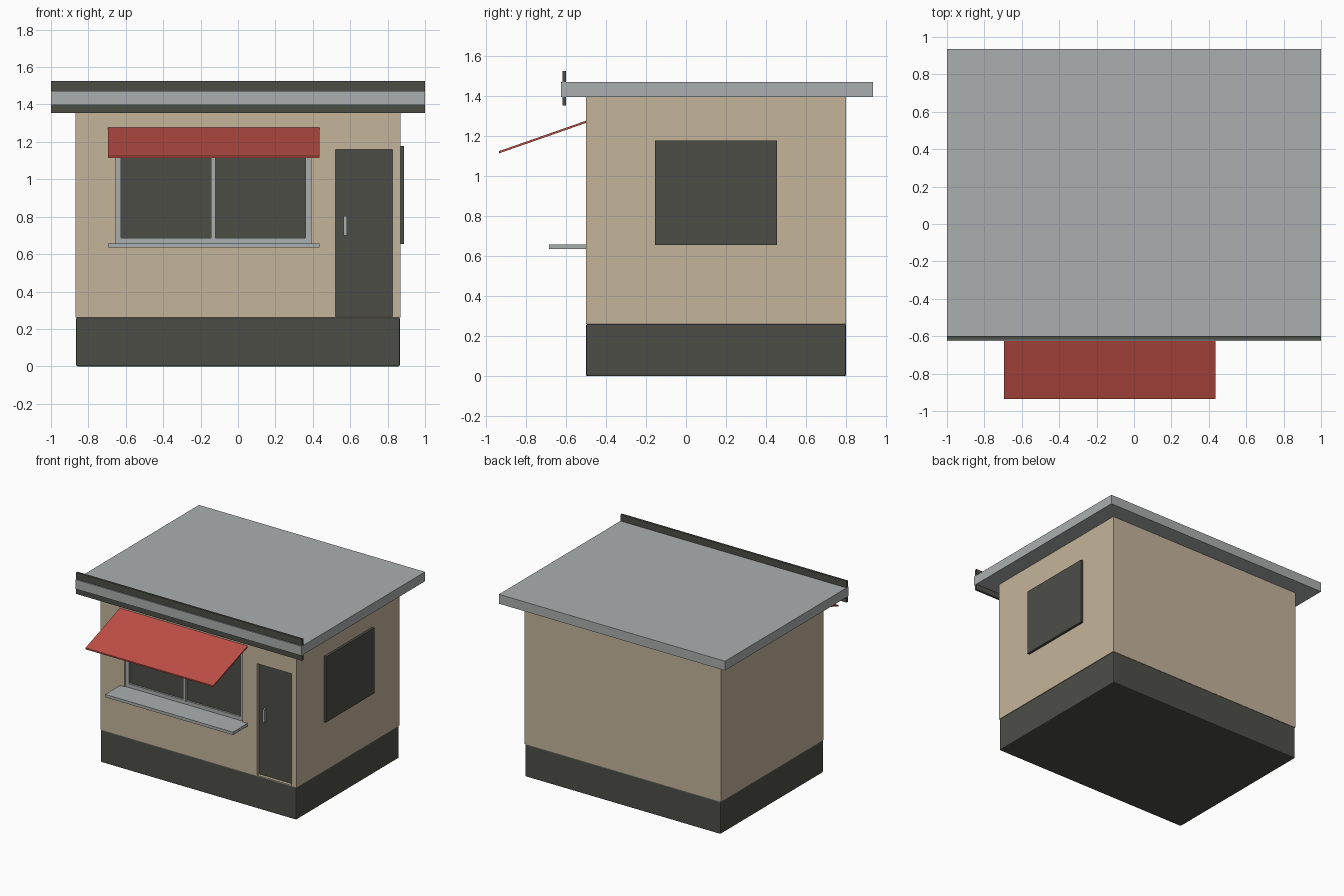
import bpy
import bmesh
from mathutils import Matrix, Vector

if "Cube" in bpy.data.objects:
    bpy.data.objects.remove(bpy.data.objects["Cube"])


def material(name, rgb):
    m = bpy.data.materials.new(name)
    m.diffuse_color = (*rgb, 1.0)
    m.use_nodes = True
    m.node_tree.nodes["Principled BSDF"].inputs["Base Color"].default_value = m.diffuse_color
    return m


BEIGE = material("beige_plaster", (0.56, 0.46, 0.33))
GREY = material("light_grey", (0.41, 0.43, 0.43))
DARK = material("dark_grey", (0.075, 0.075, 0.064))
RED = material("awning_red", (0.52, 0.078, 0.062))


def box(name, x, y, z, mat, bevel=0.0):
    """Box spanning the (min, max) ranges x, y and z."""
    size = Vector((x[1] - x[0], y[1] - y[0], z[1] - z[0]))
    centre = Vector((sum(x) / 2, sum(y) / 2, sum(z) / 2))
    bm = bmesh.new()
    bmesh.ops.create_cube(bm, size=1.0, matrix=Matrix.Diagonal((*size, 1.0)))
    if bevel:
        bmesh.ops.bevel(bm, geom=bm.edges[:], offset=bevel, segments=2,
                        profile=0.5, affect='EDGES')
    mesh = bpy.data.meshes.new(name)
    bm.to_mesh(mesh)
    bm.free()
    mesh.materials.append(mat)
    ob = bpy.data.objects.new(name, mesh)
    ob.location = centre
    bpy.context.collection.objects.link(ob)
    return ob


def cut(target, x, y, z):
    """Cut a box-shaped recess into target."""
    cutter = box("recess_cutter", x, y, z, BEIGE)
    cutter.hide_render = True
    mod = target.modifiers.new("recess", 'BOOLEAN')
    mod.operation = 'DIFFERENCE'
    mod.solver = 'EXACT'
    mod.object = cutter
    bpy.context.view_layer.objects.active = target
    bpy.ops.object.modifier_apply(modifier=mod.name)
    bpy.data.objects.remove(cutter, do_unlink=True)


# Plinth and walls, with recesses for the serving window and the door
box("plinth", (-0.865, 0.865), (-0.5, 0.8), (0, 0.262), DARK, bevel=0.008)
walls = box("walls", (-0.868, 0.868), (-0.5, 0.8), (0.26, 1.4), BEIGE)
WX, WZ = (-0.655, 0.39), (0.655, 1.24)
DX, DZ = (0.52, 0.825), (0.266, 1.158)
cut(walls, WX, (-0.6, -0.46), WZ)
cut(walls, DX, (-0.6, -0.46), DZ)

# Roof slab and the fascia board running through its front edge
box("roof", (-1, 1), (-0.626, 0.935), (1.397, 1.472), GREY)
box("fascia", (-0.999, 0.999), (-0.617, -0.6), (1.354, 1.525), DARK)

# Serving window: glass, frame bars and centre mullion
box("window_glass", WX, (-0.47, -0.459), WZ, DARK)
F = 0.03
FY = (-0.485, -0.462)
box("frame_left", (WX[0], WX[0] + F), FY, WZ, GREY)
box("frame_right", (WX[1] - F, WX[1]), FY, WZ, GREY)
box("frame_bottom", (WX[0] + F, WX[1] - F), FY, (WZ[0], 0.685), GREY)
box("frame_top", (WX[0] + F, WX[1] - F), FY, (WZ[1] - F, WZ[1]), GREY)
box("window_mullion", (-0.145, -0.12), (-0.49, -0.465), (0.675, WZ[1] - 0.02), GREY)

# Counter shelf
box("counter_shelf", (-0.695, 0.435), (-0.685, -0.49), (0.635, 0.658), GREY)

# Door and handle
box("door", DX, (-0.475, -0.459), DZ, DARK)
box("door_handle", (0.565, 0.582), (-0.497, -0.472), (0.7, 0.805), GREY)

# Side window panel on the right wall
box("side_window", (0.86, 0.888), (-0.155, 0.455), (0.655, 1.178), DARK)

# Awning: thin sloping sheet, made by shearing a flat box down to the front
awning = box("awning", (-0.695, 0.435), (-0.935, -0.495), (1.191, 1.202), RED)
shear = Matrix.Identity(4)
shear[2][1] = 0.35
awning.data.transform(shear)
